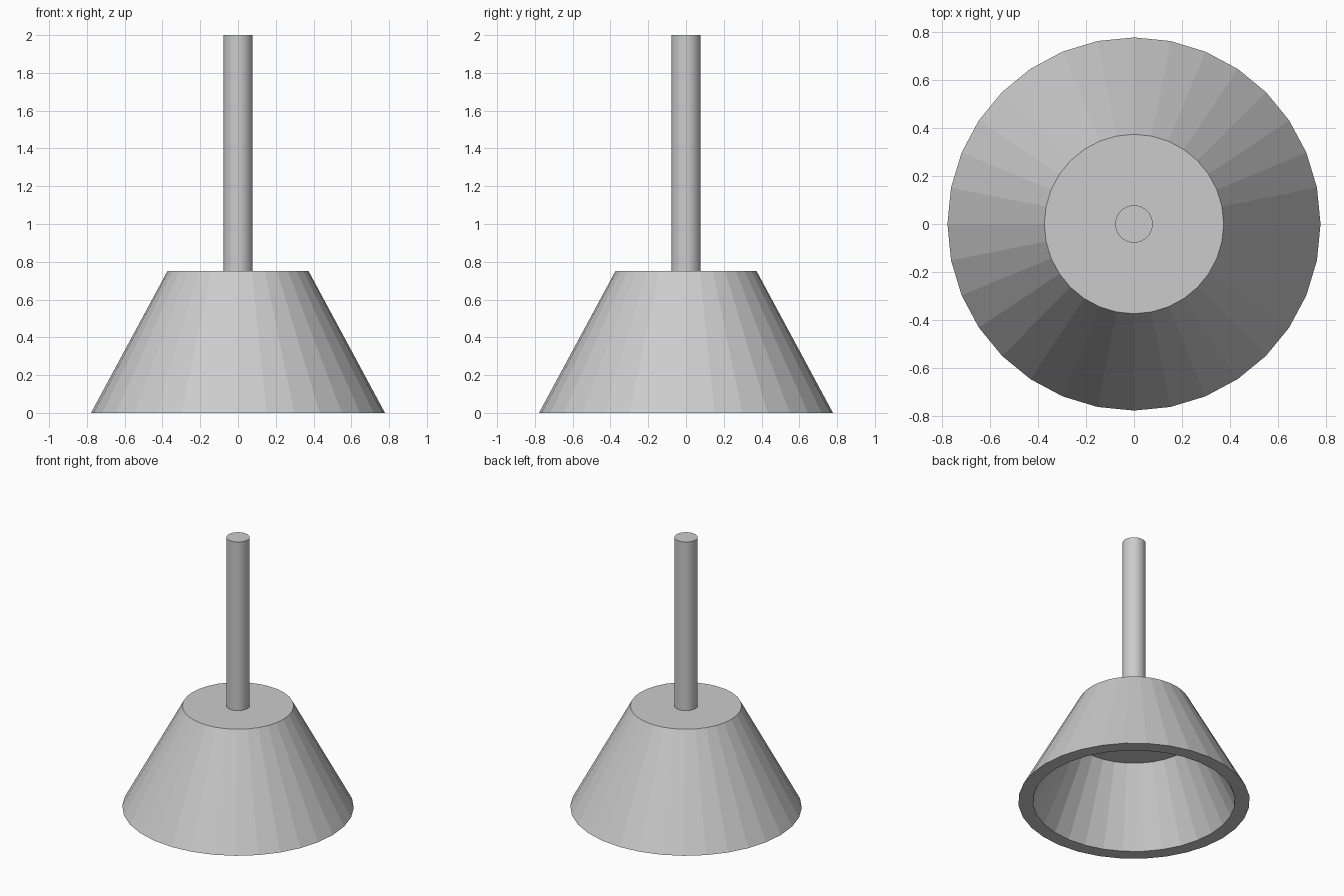
import bpy, bmesh, math

if "Cube" in bpy.data.objects:
    bpy.data.objects.remove(bpy.data.objects["Cube"])

SIDES = 32


def lathe(name, profile):
    """Flat-faced closed solid from (radius, z) rings, capped at both ends."""
    bm = bmesh.new()
    rings = []
    for r, z in profile:
        rings.append([bm.verts.new((r * math.cos(2 * math.pi * i / SIDES),
                                    r * math.sin(2 * math.pi * i / SIDES), z))
                      for i in range(SIDES)])
    for a, b in zip(rings, rings[1:]):
        for i in range(SIDES):
            j = (i + 1) % SIDES
            bm.faces.new((a[i], a[j], b[j], b[i]))
    bm.faces.new(rings[0])
    bm.faces.new(rings[-1])
    bmesh.ops.recalc_face_normals(bm, faces=bm.faces)
    mesh = bpy.data.meshes.new(name)
    bm.to_mesh(mesh)
    bm.free()
    obj = bpy.data.objects.new(name, mesh)
    bpy.context.collection.objects.link(obj)
    return obj


# Hollow tapered cup: recess ceiling, flat bottom rim, outer wall, top
lathe("cup", [(0.43, 0.54), (0.68, 0), (0.778, 0), (0.374, 0.75)])

# Handle standing on the cup
lathe("handle", [(0.078, 0.75), (0.078, 2.0)])
